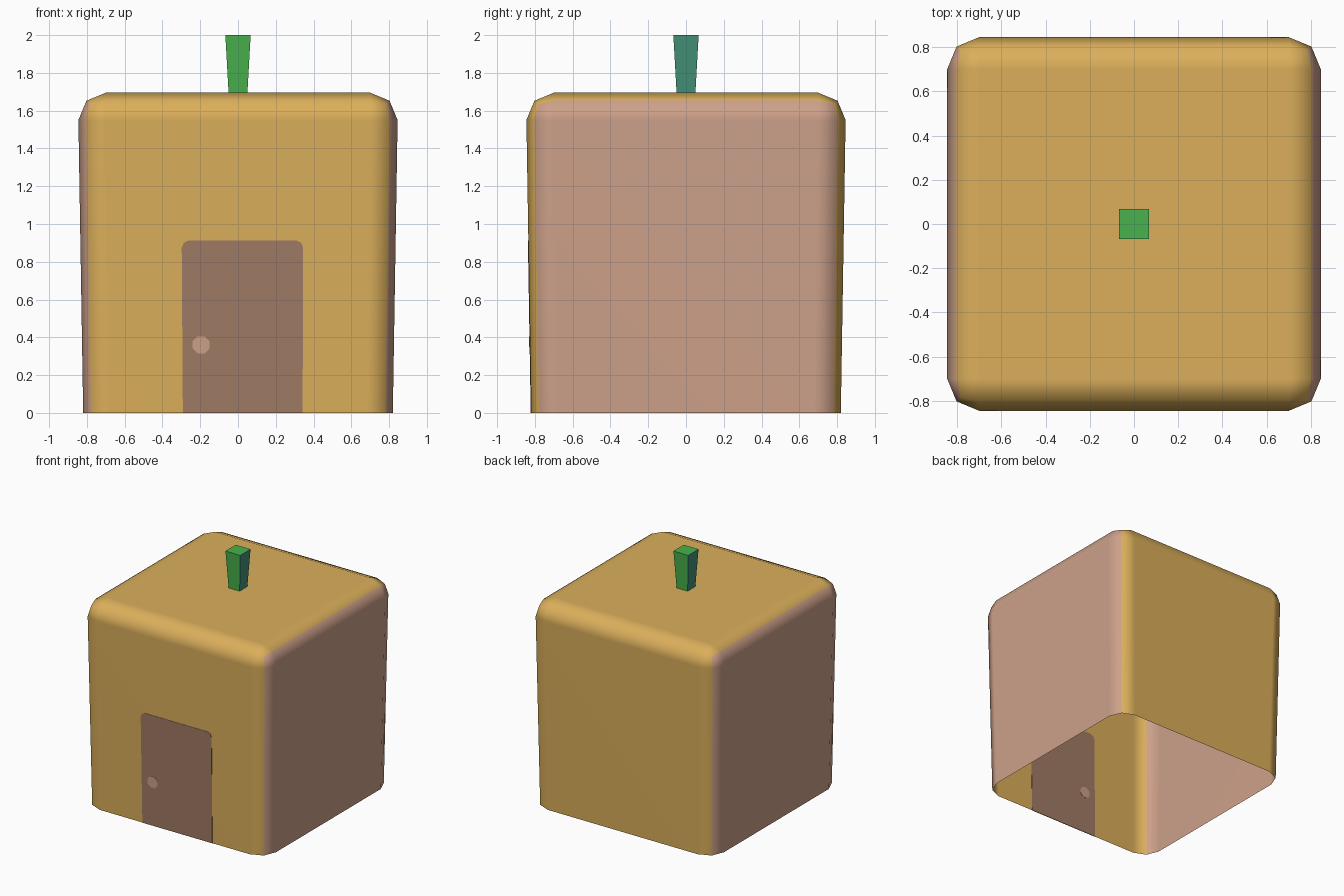
import bpy, bmesh, math

if "Cube" in bpy.data.objects:
    bpy.data.objects.remove(bpy.data.objects["Cube"])


def material(name, rgb):
    lin = [((c / 255 + 0.055) / 1.055) ** 2.4 for c in rgb]
    m = bpy.data.materials.new(name)
    m.diffuse_color = (*lin, 1)
    m.use_nodes = True
    m.node_tree.nodes["Principled BSDF"].inputs["Base Color"].default_value = m.diffuse_color
    return m


OCHRE = material("ochre", (219, 175, 91))
ROSE = material("dusty rose", (205, 161, 138))
BROWN = material("door brown", (160, 123, 100))
GREEN = material("leaf green", (74, 178, 78))
TEAL = material("teal green", (68, 145, 119))

HALF, TOP, ROUND, TAPER = 0.845, 1.695, 0.145, 0.97


def finish(name, bm, mats):
    mesh = bpy.data.meshes.new(name)
    bm.to_mesh(mesh)
    bm.free()
    ob = bpy.data.objects.new(name, mesh)
    bpy.context.collection.objects.link(ob)
    for m in mats:
        mesh.materials.append(m)
    return ob


def colour_sides(bm):
    # faces looking mostly left or right take the second colour
    bm.normal_update()
    for f in bm.faces:
        n = f.normal
        f.material_index = int(abs(n.x) > max(abs(n.y), abs(n.z)))


def box(half, z0, z1):
    bm = bmesh.new()
    bmesh.ops.create_cube(bm, size=2)
    for v in bm.verts:
        v.co.x *= half
        v.co.y *= half
        v.co.z = z1 if v.co.z > 0 else z0
    return bm


def open_bottom(bm):
    bm.normal_update()
    bmesh.ops.delete(bm, geom=[f for f in bm.faces if f.normal.z < -0.9], context='FACES_ONLY')


# hollow rounded body, open underneath and slightly narrower at the base
bm = box(HALF, 0, TOP)
edges = [e for e in bm.edges if max(v.co.z for v in e.verts) > 0.1]
bmesh.ops.bevel(bm, geom=edges, offset=ROUND, segments=2, profile=0.5, affect='EDGES')
open_bottom(bm)
for v in bm.verts:
    if v.co.z < 0.01:
        v.co.x *= TAPER
        v.co.y *= TAPER
colour_sides(bm)
for f in bm.faces:
    f.smooth = True
body = finish("body", bm, [OCHRE, ROSE])
body.modifiers.new("even_shading", 'WEIGHTED_NORMAL').weight = 100

# flared square stem
bm = box(0.067, TOP - 0.005, 2)
open_bottom(bm)
for v in bm.verts:
    if v.co.z < 1.9:
        v.co.x *= 0.74
        v.co.y *= 0.74
colour_sides(bm)
finish("stem", bm, [GREEN, TEAL])


def wall_y(z):
    return -HALF * (TAPER + (1 - TAPER) * z / (TOP - ROUND))


def wall_plate(name, outline, thick, mat):
    # thin plate straddling the front wall, so it shows inside and outside
    bm = bmesh.new()
    rings = [[bm.verts.new((x, wall_y(z) + s * thick / 2, z)) for x, z in outline]
             for s in (-1, 1)]
    bm.faces.new(rings[0])
    bm.faces.new(rings[1][::-1])
    n = len(outline)
    for i in range(n):
        j = (i + 1) % n
        bm.faces.new((rings[0][j], rings[0][i], rings[1][i], rings[1][j]))
    bmesh.ops.recalc_face_normals(bm, faces=bm.faces)
    return finish(name, bm, [mat])


# door with clipped upper corners
wall_plate("door", [(-0.292, 0), (0.342, 0), (0.345, 0.875), (0.335, 0.9), (0.31, 0.912),
                    (-0.262, 0.912), (-0.287, 0.9), (-0.298, 0.875)], 0.005, BROWN)

# round door knob
knob = [(-0.195 + 0.049 * math.cos(math.pi / 8 + i * math.pi / 4),
         0.36 + 0.049 * math.sin(math.pi / 8 + i * math.pi / 4)) for i in range(8)]
wall_plate("door_knob", knob, 0.009, ROSE)
